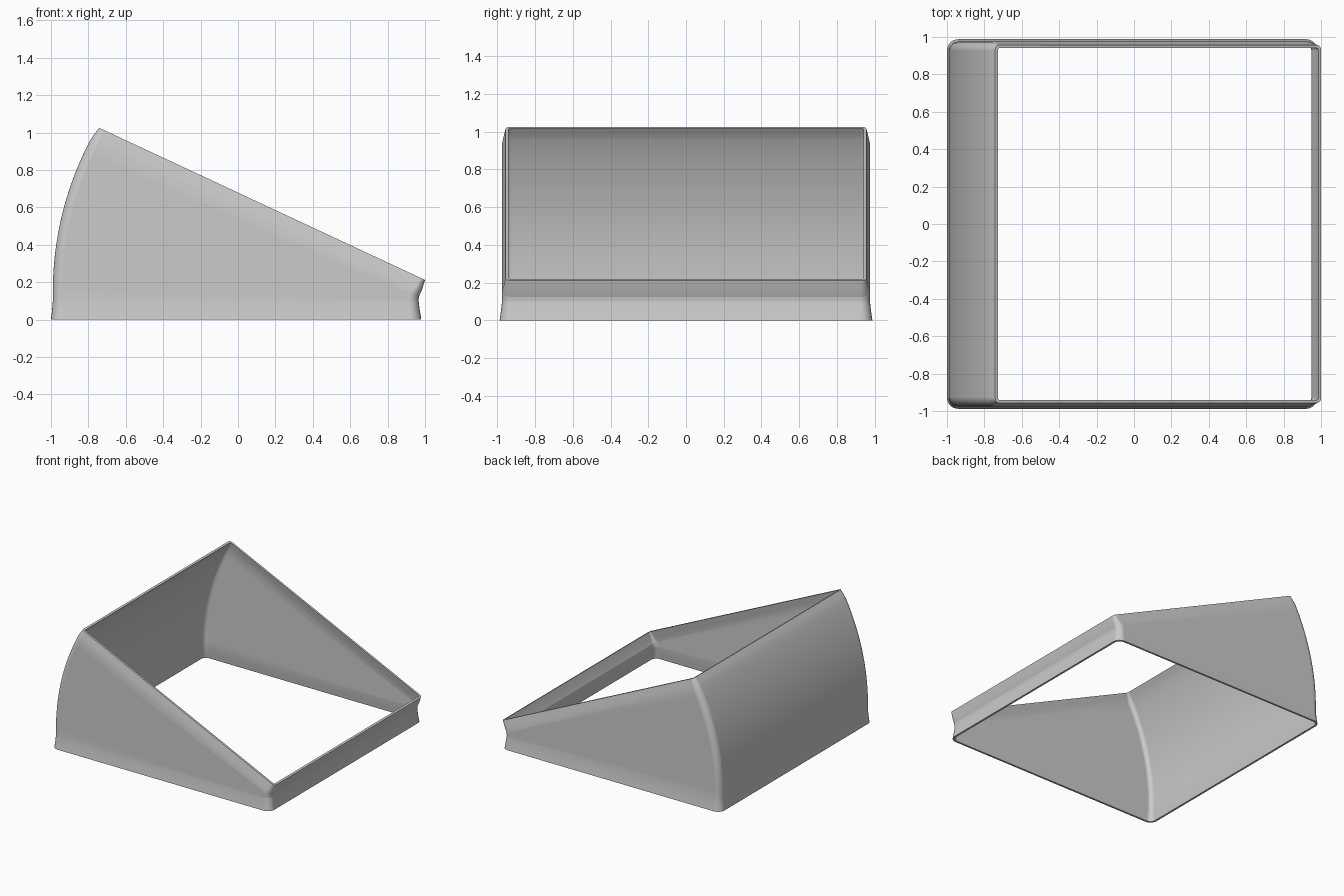
import bpy, bmesh, math
from mathutils import Vector

if "Cube" in bpy.data.objects:
    bpy.data.objects.remove(bpy.data.objects["Cube"], do_unlink=True)

WALL = 0.016
CORNER_STEPS = 6
ARC_STEPS = 14


def material(name, rgb):
    mat = bpy.data.materials.new(name)
    mat.use_nodes = True
    mat.diffuse_color = (*rgb, 1)
    mat.node_tree.nodes["Principled BSDF"].inputs["Base Color"].default_value = (*rgb, 1)
    return mat


def ring(left, right, half_y, radius, inset):
    """Rounded rectangle spanning two (x, z) points, inset within its own plane."""
    a, b = Vector((left[0], 0, left[1])), Vector((right[0], 0, right[1]))
    along = (b - a).normalized()
    centre = (a + b) / 2
    half_x = (b - a).length / 2 - inset
    half_y -= inset
    r = max(radius - inset, 0.012)
    points = []
    for k, (sx, sy) in enumerate([(1, 1), (-1, 1), (-1, -1), (1, -1)]):
        for s in range(CORNER_STEPS + 1):
            t = (k + s / CORNER_STEPS) * math.pi / 2
            u = sx * (half_x - r) + r * math.cos(t)
            v = sy * (half_y - r) + r * math.sin(t)
            points.append(centre + along * u + Vector((0, v, 0)))
    return points


# Sections from the flared foot, up the curved tall wall, to the slanted rim
sections = [((-1.0, 0), (0.98, 0), 0.988, 0.06),
            ((-0.994, 0.05), (0.972, 0.05), 0.981, 0.055)]
for i in range(ARC_STEPS + 1):
    f = i / ARC_STEPS
    z = 0.1 + 0.86 * f
    x = -0.99 + 1.74 - math.sqrt(1.74 ** 2 - max(z - 0.15, 0) ** 2)
    sections.append(((x, z), (0.965 + 0.003 * f, 0.1 + 0.025 * f), 0.975, 0.05))
sections += [((-0.768, 0.992), (0.984, 0.16), 0.967, 0.04),
             ((-0.742, 1.025), (1.0, 0.212), 0.957, 0.025)]

# Closed shell: outside upwards, over the rim, inside downwards, under the foot
bm = bmesh.new()
loops = [[bm.verts.new(p) for p in ring(*s, 0)] for s in sections]
loops += [[bm.verts.new(p) for p in ring(*s, WALL)] for s in reversed(sections)]
for lower, upper in zip(loops, loops[1:] + loops[:1]):
    n = len(lower)
    for i in range(n):
        j = (i + 1) % n
        bm.faces.new((lower[i], lower[j], upper[j], upper[i]))
bmesh.ops.recalc_face_normals(bm, faces=bm.faces)

mesh = bpy.data.meshes.new("slanted_frame")
bm.to_mesh(mesh)
bm.free()
frame = bpy.data.objects.new("slanted_frame", mesh)
bpy.context.collection.objects.link(frame)
mesh.materials.append(material("plain_grey", (0.6, 0.6, 0.6)))

# Smooth walls with crisp rim edges
bpy.ops.object.select_all(action="DESELECT")
frame.select_set(True)
bpy.context.view_layer.objects.active = frame
bpy.ops.object.shade_smooth_by_angle(angle=math.radians(40))
weighted = frame.modifiers.new("weighted_normals", "WEIGHTED_NORMAL")
weighted.keep_sharp = True
